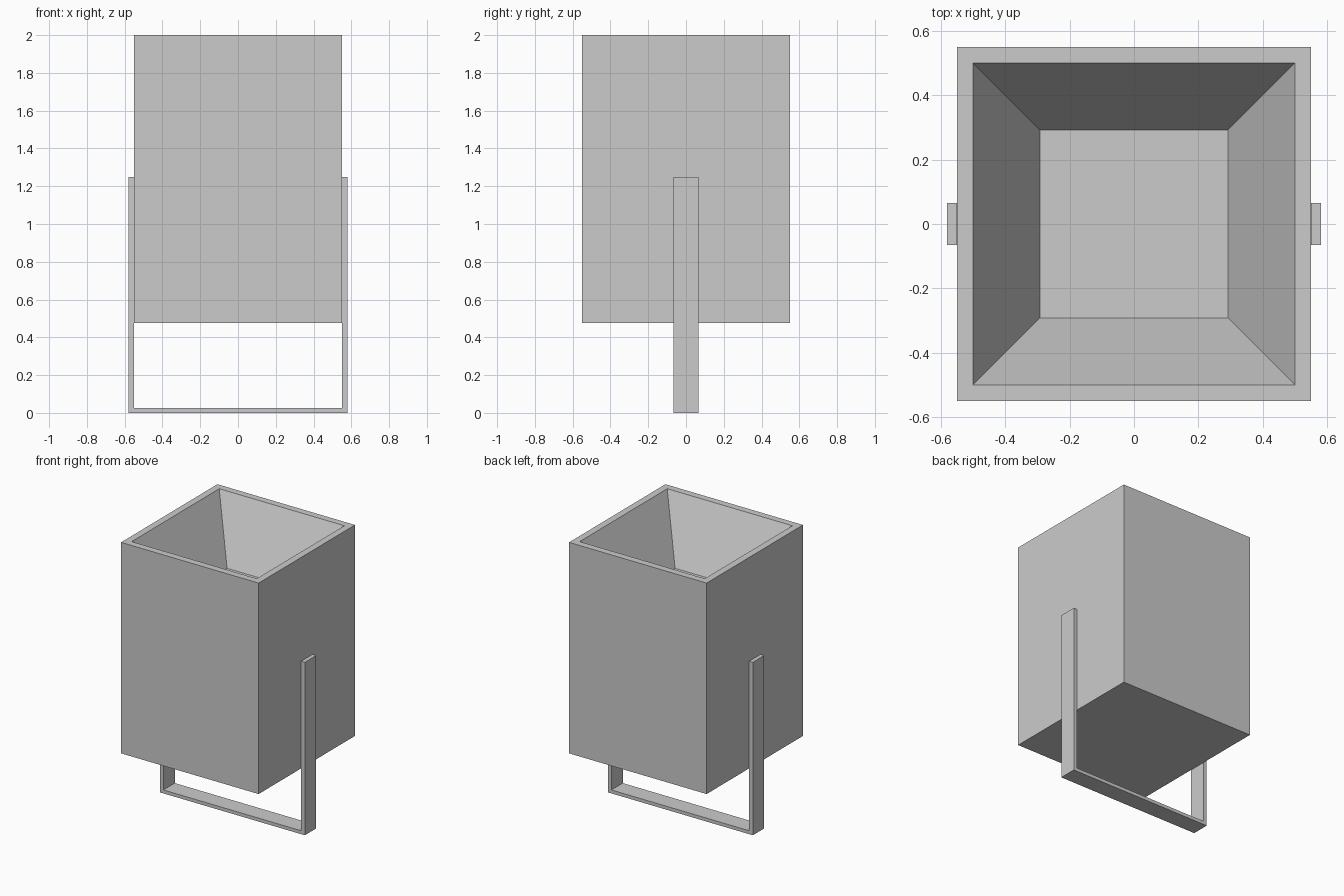
import bpy, bmesh

cube = bpy.data.objects.get("Cube")
if cube:
    bpy.data.objects.remove(cube, do_unlink=True)

grey = bpy.data.materials.new("light_grey")
grey.use_nodes = True
COLOR = (0.6, 0.6, 0.6, 1)
grey.diffuse_color = COLOR
grey.node_tree.nodes["Principled BSDF"].inputs["Base Color"].default_value = COLOR


def add_object(name, bm):
    bmesh.ops.recalc_face_normals(bm, faces=bm.faces)
    mesh = bpy.data.meshes.new(name)
    bm.to_mesh(mesh)
    bm.free()
    mesh.materials.append(grey)
    obj = bpy.data.objects.new(name, mesh)
    bpy.context.collection.objects.link(obj)
    return obj


def square_ring(bm, half, z):
    corners = [(-1, -1), (1, -1), (1, 1), (-1, 1)]
    return [bm.verts.new((x * half, y * half, z)) for x, y in corners]


# Square planter: outer walls, flat rim and tapered basin as stacked rings
bm = bmesh.new()
profile = [(0.55, 0.475), (0.55, 2.0), (0.50, 2.0), (0.292, 1.56)]
rings = [square_ring(bm, half, z) for half, z in profile]
for a, b in zip(rings, rings[1:]):
    for i in range(4):
        j = (i + 1) % 4
        bm.faces.new((a[i], a[j], b[j], b[i]))
bm.faces.new(rings[0])
bm.faces.new(rings[-1])
add_object("planter_box", bm)

# Flat-bar stand: U outline extruded through its width
bm = bmesh.new()
half_outline = [(0.58, 0), (0.58, 1.25), (0.551, 1.25), (0.551, 0.025)]
outline = half_outline + [(-x, z) for x, z in reversed(half_outline)]
face = bm.faces.new([bm.verts.new((x, -0.065, z)) for x, z in outline])
extruded = bmesh.ops.extrude_face_region(bm, geom=[face])["geom"]
verts = [v for v in extruded if isinstance(v, bmesh.types.BMVert)]
bmesh.ops.translate(bm, verts=verts, vec=(0, 0.13, 0))
add_object("u_stand", bm)
